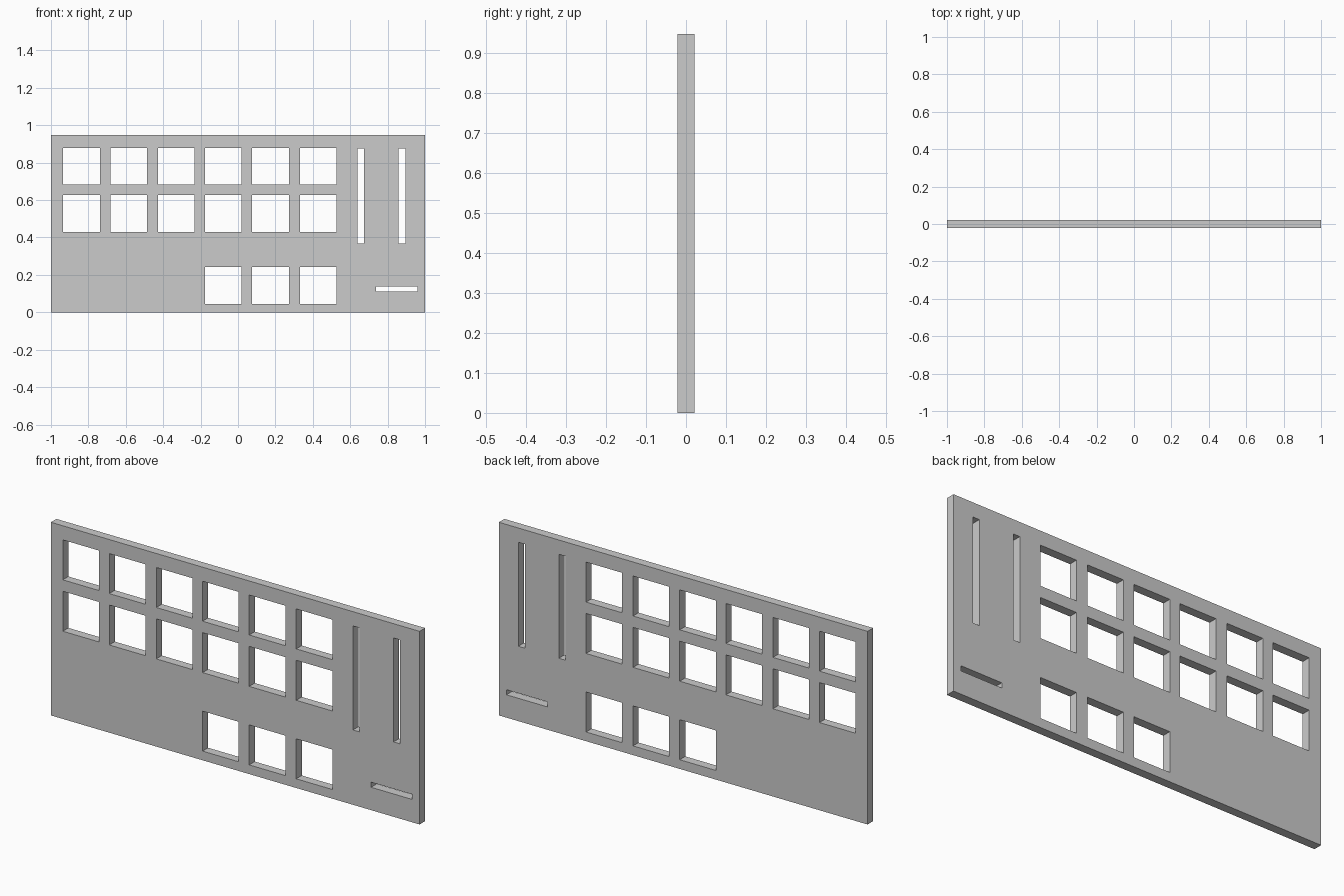
import bpy, bmesh
from mathutils import Matrix, Vector

if "Cube" in bpy.data.objects:
    bpy.data.objects.remove(bpy.data.objects["Cube"])

WIDTH, HEIGHT, DEPTH = 2.0, 0.947, 0.043


def add_box(bm, x0, x1, z0, z1, depth):
    """Box centred on y = 0, spanning the given x and z ranges."""
    centre = Vector(((x0 + x1) / 2, 0, (z0 + z1) / 2))
    size = Vector((x1 - x0, depth, z1 - z0, 1))
    scale = Matrix.Diagonal((size[0], size[1], size[2], 1))
    bmesh.ops.create_cube(bm, size=1, matrix=Matrix.Translation(centre) @ scale)


def make_object(name, boxes, depth):
    bm = bmesh.new()
    for box in boxes:
        add_box(bm, *box, depth)
    mesh = bpy.data.meshes.new(name)
    bm.to_mesh(mesh)
    bm.free()
    obj = bpy.data.objects.new(name, mesh)
    bpy.context.collection.objects.link(obj)
    return obj


# Square key openings: two full rows, and a lower row under the last three columns
KEY = 0.196
columns = [-0.935, -0.683, -0.428, -0.177, 0.076, 0.331]
rows = [(0.682, columns), (0.430, columns), (0.045, columns[3:])]
openings = [(x, x + KEY, z, z + KEY) for z, xs in rows for x in xs]

# Two tall slider slots and one short horizontal slot
openings += [(x, x + 0.036, 0.367, 0.877) for x in (0.639, 0.859)]
openings.append((0.737, 0.959, 0.112, 0.137))

# Panel with all openings cut right through
panel = make_object("front_panel", [(-WIDTH / 2, WIDTH / 2, 0, HEIGHT)], DEPTH)
cutter = make_object("opening_cutter", openings, DEPTH * 3)
cutter.hide_render = True

cut = panel.modifiers.new("openings", 'BOOLEAN')
cut.operation = 'DIFFERENCE'
cut.solver = 'EXACT'
cut.object = cutter

bpy.context.view_layer.objects.active = panel
bpy.ops.object.modifier_apply(modifier=cut.name)
bpy.data.objects.remove(cutter)
